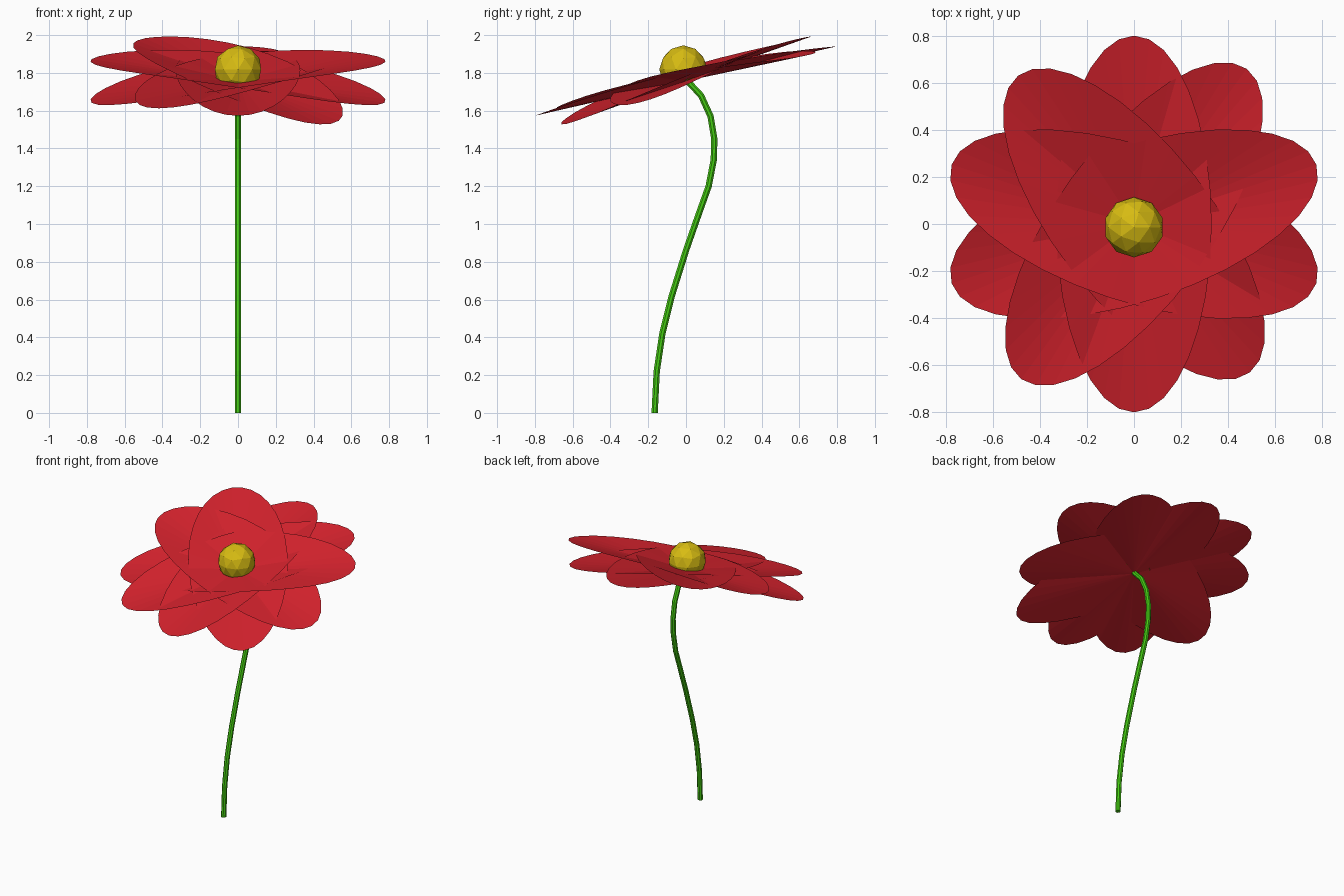
import bpy, bmesh, math
from mathutils import Vector

if "Cube" in bpy.data.objects:
    bpy.data.objects.remove(bpy.data.objects["Cube"])


def material(name, rgb):
    m = bpy.data.materials.new(name)
    m.diffuse_color = (*rgb, 1)
    m.use_nodes = True
    m.node_tree.nodes["Principled BSDF"].inputs["Base Color"].default_value = m.diffuse_color
    return m


red = material("petal red", (0.66, 0.016, 0.026))
yellow = material("centre yellow", (0.68, 0.50, 0.006))
green = material("stem green", (0.06, 0.62, 0.006))

HEAD_Z = 1.757   # middle of the flower head
TILT = 0.24      # slope of the head, rising to the back


def add_object(name, bm, mat):
    me = bpy.data.meshes.new(name)
    bm.to_mesh(me)
    bm.free()
    me.materials.append(mat)
    ob = bpy.data.objects.new(name, me)
    bpy.context.collection.objects.link(ob)
    return ob


def petal_pair(name, angle, length, tip_rise, n=32, width=0.33, lift=0.055):
    """Long ellipse through the centre, its sides curled up, as a faceted fan."""
    a = math.radians(angle)
    bm = bmesh.new()
    centre = bm.verts.new((0, 0, HEAD_Z))
    rim = []
    for i in range(n):
        t = 2 * math.pi * i / n
        u, v = length * math.cos(t), width * math.sin(t)
        x = u * math.cos(a) - v * math.sin(a)
        y = u * math.sin(a) + v * math.cos(a)
        z = HEAD_Z + TILT * y + tip_rise * math.cos(t) + lift * math.sin(t) ** 2
        rim.append(bm.verts.new((x, y, z)))
    for i in range(n):
        bm.faces.new((centre, rim[i], rim[(i + 1) % n]))
    return add_object(name, bm, red)


# Petals: five crossing ellipses make ten lobes
for k, (angle, length, rise) in enumerate([
        (270, 0.80, 0.008), (18, 0.815, 0.055), (162, 0.815, 0.055),
        (128, 0.80, 0.075), (234, 0.815, 0.018)]):
    petal_pair(f"petal_pair_{k + 1}", angle, length, rise)

# Yellow centre: low-poly ball cut off under the petals
bm = bmesh.new()
bmesh.ops.create_icosphere(bm, subdivisions=2, radius=0.128)
bmesh.ops.translate(bm, verts=bm.verts, vec=(0, -0.014, 1.818))
bmesh.ops.bisect_plane(bm, geom=bm.verts[:] + bm.edges[:] + bm.faces[:],
                       plane_co=(0, 0, HEAD_Z + 0.005), plane_no=(0, -TILT, 1),
                       clear_inner=True)
add_object("flower_centre", bm, yellow)

# Stem: eight-sided tube swept along an S-shaped path in the y-z plane
path = [(-0.166, 0), (-0.155, 0.22), (-0.125, 0.42), (-0.075, 0.62),
        (0.0, 0.86), (0.07, 1.06), (0.12, 1.20), (0.147, 1.34),
        (0.15, 1.45), (0.13, 1.57), (0.08, 1.68), (0.0, 1.765)]
points = [Vector((0, y, z)) for y, z in path]
bm = bmesh.new()
rings = []
for i, p in enumerate(points):
    d = (points[min(i + 1, len(points) - 1)] - points[max(i - 1, 0)]).normalized()
    if i == 0:
        d = Vector((0, 0, 1))
    side = Vector((1, 0, 0))
    up = d.cross(side)
    rings.append([bm.verts.new(p + 0.018 * (math.cos(t) * side + math.sin(t) * up))
                  for t in (2 * math.pi * (j + 0.5) / 8 for j in range(8))])
for r, s in zip(rings, rings[1:]):
    for j in range(8):
        bm.faces.new((r[j], r[(j + 1) % 8], s[(j + 1) % 8], s[j]))
bm.faces.new(rings[0][::-1])
bm.faces.new(rings[-1])
bmesh.ops.recalc_face_normals(bm, faces=bm.faces[:])
add_object("stem", bm, green)
